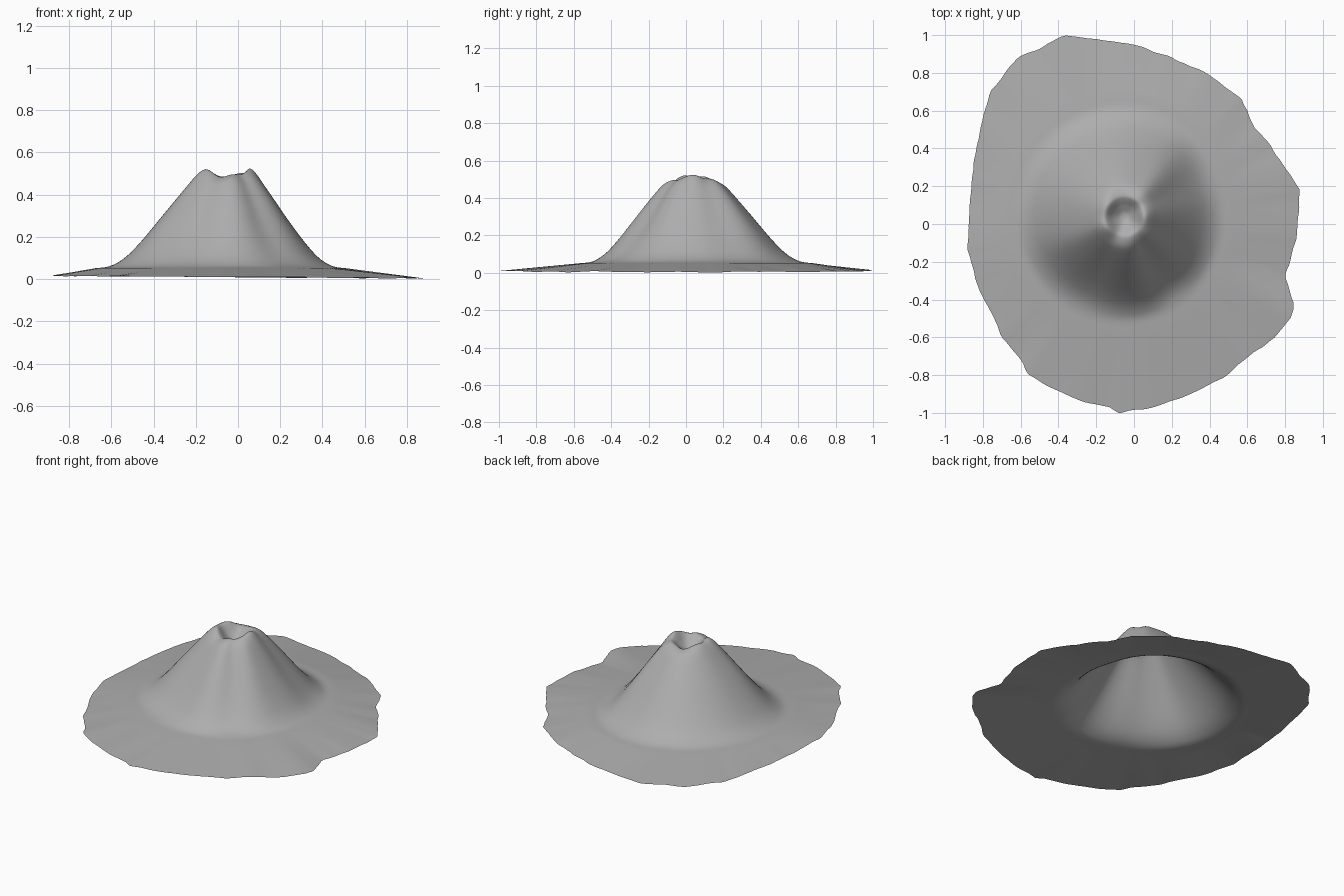
import bpy, bmesh, math
from mathutils import Vector, noise

cube = bpy.data.objects.get("Cube")
if cube:
    bpy.data.objects.remove(cube, do_unlink=True)

CENTRE = Vector((-0.05, 0.04))
SEGMENTS = 240

# Ragged shoreline of the apron
SHORE = [(.88, .18), (.86, -.08), (.8, -.28), (.85, -.43), (.83, -.5), (.75, -.6),
         (.62, -.69), (.48, -.81), (.3, -.9), (.1, -.97), (-.08, -1), (-.13, -.97),
         (-.28, -.94), (-.45, -.86), (-.57, -.79), (-.59, -.73), (-.7, -.6),
         (-.74, -.5), (-.82, -.35), (-.88, -.14), (-.87, .1), (-.85, .32),
         (-.81, .52), (-.76, .7), (-.62, .88), (-.5, .93), (-.37, 1), (-.2, .98),
         (0, .95), (.2, .88), (.4, .79), (.57, .66), (.64, .5), (.7, .45), (.77, .34)]

# Radius and height from the crater floor down to the foot of the cone
PROFILE = [(0, .435), (.025, .44), (.06, .465), (.085, .49), (.11, .503), (.15, .478),
           (.2, .42), (.34, .24), (.42, .145), (.48, .09), (.54, .06), (.6, .052)]

# Ridges and gullies: direction in degrees, height, angular width
RIDGES = [(52, .025, 16), (205, .02, 18), (-82, .018, 18), (-58, -.022, 13),
          (-32, .015, 16), (-115, -.012, 14), (110, .01, 25), (25, -.012, 15)]

# Foot radius factors going round from +x in quarter turns
FOOT = [.93, 1.06, 1.04, 1.0]


def wrap(angle):
    return (angle + math.pi) % math.tau - math.pi


def profile_point(u):
    """Smooth interpolation through the profile, u counted in profile points."""
    i = min(int(u), len(PROFILE) - 2)
    f = u - i
    p = [Vector(PROFILE[max(0, min(k, len(PROFILE) - 1))]) for k in range(i - 1, i + 3)]
    return p[1] + f / 2 * (p[2] - p[0] + f * (2 * p[0] - 5 * p[1] + 4 * p[2] - p[3]
                           + f * (3 * (p[1] - p[2]) + p[3] - p[0])))


def shore_radius(angle):
    """Distance from the crater to the shoreline along a direction."""
    d = Vector((math.cos(angle), math.sin(angle)))
    for k, a in enumerate(SHORE):
        a = Vector(a) - CENTRE
        b = Vector(SHORE[(k + 1) % len(SHORE)]) - CENTRE
        aa = wrap(math.atan2(a.y, a.x) - angle)
        bb = wrap(math.atan2(b.y, b.x) - angle)
        if aa >= 0 >= bb and aa - bb < 1:
            e = b - a
            return a.cross(e) / d.cross(e)
    return 0.9


def foot_factor(angle):
    q = (angle % math.tau) / (math.pi / 2)
    i = int(q) % 4
    f = (1 - math.cos((q - int(q)) * math.pi)) / 2
    return FOOT[i] * (1 - f) + FOOT[(i + 1) % 4] * f


def relief(angle, r):
    """Ridges fade out at the foot and leave a wavy crater rim."""
    mask = max(0, math.sin(math.pi * min(1, max(0, (r - .08) / .46))))
    z = sum(h * math.exp(-(wrap(angle - math.radians(a)) / math.radians(w)) ** 2)
            for a, h, w in RIDGES) * mask
    rim = math.exp(-((r - .11) / .045) ** 2)
    return z + rim * (.016 * math.cos(2 * angle) + .005 * math.cos(5 * angle))


bm = bmesh.new()
steps = [k / 3 for k in range(1, 3 * (len(PROFILE) - 1) + 1)]
apron = [k / 7 for k in range(1, 8)]
rings = [[] for _ in range(len(steps) + len(apron))]

for s in range(SEGMENTS):
    angle = math.tau * s / SEGMENTS
    d = Vector((math.cos(angle), math.sin(angle)))
    # Cone and crater
    for k, u in enumerate(steps):
        r, z = profile_point(u)
        spread = 1 + (foot_factor(angle) - 1) * min(1, r / .3)
        xy = CENTRE + d * r * spread
        rings[k].append(bm.verts.new((xy.x, xy.y, z + relief(angle, r))))
    # Gently falling apron
    r0, z0 = (xy - CENTRE).length, z
    jag = noise.noise(Vector((d.x, d.y, 0)) * 14)
    edge = min(shore_radius(angle) + .006 * jag, 1.1)
    z1 = max(0, .01 - .006 * d.x + .006 * noise.noise(Vector((d.x, d.y, 2)) * 5))
    for k, t in enumerate(apron):
        xy = CENTRE + d * (r0 + (edge - r0) * t)
        rings[len(steps) + k].append(bm.verts.new((xy.x, xy.y, z0 + (z1 - z0) * t)))

# Skin the rings and close the crater floor
floor = bm.verts.new((CENTRE.x, CENTRE.y, PROFILE[0][1]))
for s in range(SEGMENTS):
    n = (s + 1) % SEGMENTS
    bm.faces.new((floor, rings[0][s], rings[0][n]))
    for inner, outer in zip(rings, rings[1:]):
        bm.faces.new((inner[s], outer[s], outer[n], inner[n]))
for face in bm.faces:
    face.smooth = True

mesh = bpy.data.meshes.new("volcano_terrain")
bm.to_mesh(mesh)
bm.free()
terrain = bpy.data.objects.new("volcano_terrain", mesh)
bpy.context.collection.objects.link(terrain)

# Plain grey rock
rock = bpy.data.materials.new("grey_rock")
rock.use_nodes = True
rock.diffuse_color = (.42, .42, .42, 1)
rock.node_tree.nodes["Principled BSDF"].inputs["Base Color"].default_value = (.42, .42, .42, 1)
mesh.materials.append(rock)
